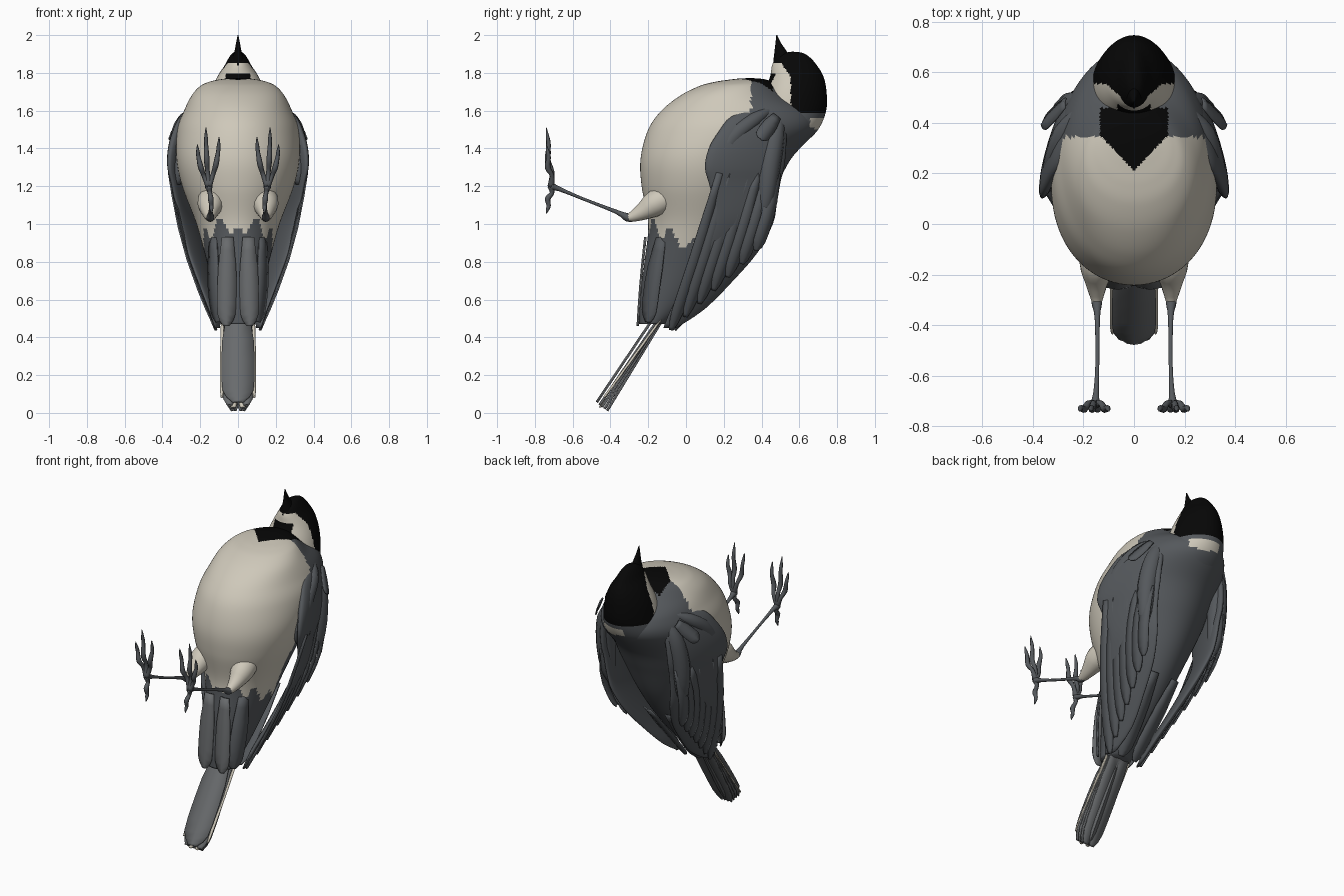
import bpy
import bmesh
import math
from mathutils import Vector

if "Cube" in bpy.data.objects:
    bpy.data.objects.remove(bpy.data.objects["Cube"], do_unlink=True)


def material(name, r, g, b):
    m = bpy.data.materials.new(name)
    m.use_nodes = True
    m.diffuse_color = (r, g, b, 1)
    shader = m.node_tree.nodes["Principled BSDF"]
    shader.inputs["Base Color"].default_value = (r, g, b, 1)
    shader.inputs["Roughness"].default_value = 0.8
    return m


BEIGE, GREY, BLACK, TAIL = range(4)
palette = [material("cream plumage", 0.62, 0.58, 0.49),
           material("slate plumage", 0.09, 0.098, 0.107),
           material("black plumage", 0.002, 0.002, 0.002),
           material("tail slate", 0.14, 0.147, 0.153)]


def finish(name, bm, rule, mirror=False, thickness=0):
    """Turn a bmesh into an object and colour its faces by a rule."""
    bmesh.ops.recalc_face_normals(bm, faces=bm.faces)
    for f in bm.faces:
        f.smooth = True
        f.material_index = rule(f.calc_center_median()) if callable(rule) else rule
    mesh = bpy.data.meshes.new(name)
    bm.to_mesh(mesh)
    bm.free()
    for m in palette:
        mesh.materials.append(m)
    ob = bpy.data.objects.new(name, mesh)
    bpy.context.collection.objects.link(ob)
    if thickness:
        mod = ob.modifiers.new("thickness", "SOLIDIFY")
        mod.thickness = thickness
        mod.offset = 0
    if mirror:
        ob.modifiers.new("mirror", "MIRROR")


def skin(bm, rings):
    """Join rings of points into a capped tube."""
    loops = [[bm.verts.new(p) for p in ring] for ring in rings]
    for a, b in zip(loops, loops[1:]):
        for i in range(len(a)):
            j = (i + 1) % len(a)
            bm.faces.new((a[i], a[j], b[j], b[i]))
    bm.faces.new(loops[0])
    bm.faces.new(loops[-1])


def refine(rows, steps):
    """Catmull-Rom smoothing of a list of profile rows."""
    rows = [Vector(r) for r in rows]
    out = []
    for i in range(len(rows) - 1):
        p, a, b, q = rows[max(i - 1, 0)], rows[i], rows[i + 1], rows[min(i + 2, len(rows) - 1)]
        for k in range(steps):
            t = k / steps
            out.append(a + (b - p) * t / 2 + (p * 2 - a * 5 + b * 4 - q) * t**2 / 2
                       + (a * 3 - p - b * 3 + q) * t**3 / 2)
    return out + [rows[-1]]


def loft(name, rows, rule, shear=0, egg=0, steps=8, segments=112, mirror=False):
    """Stack level ovals given as z, y min, y max, x half width, x centre."""
    rings = []
    for z, y0, y1, half, xc in refine(rows, steps):
        ring = []
        for i in range(segments):
            a = math.tau * i / segments
            dy = math.sin(a) * (y1 - y0) / 2
            x = xc + math.cos(a) * half * (1 - egg * math.sin(a)) - shear * dy
            ring.append((x, (y0 + y1) / 2 + dy, z))
        rings.append(ring)
    bm = bmesh.new()
    skin(bm, rings)
    finish(name, bm, rule, mirror=mirror)


def tube(name, points, colour, segments=10):
    """Round limb through points given as x, y, z, radius; mirrored."""
    rows = refine(points, 3)
    rings = []
    for i, row in enumerate(rows):
        d = (rows[min(i + 1, len(rows) - 1)] - rows[max(i - 1, 0)]).xyz.normalized()
        u = d.cross(Vector((1, 0.1, 0))).normalized()
        v = d.cross(u)
        angles = [math.tau * k / segments for k in range(segments)]
        rings.append([row.xyz + (u * math.cos(a) + v * math.sin(a)) * row.w for a in angles])
    bm = bmesh.new()
    skin(bm, rings)
    finish(name, bm, colour, mirror=True)


def feather(name, base, tip, width, normal, colour, bow=0.0, mirror=True):
    """Thin blade with a rounded tip, slightly bowed along its normal."""
    base, tip, normal = Vector(base), Vector(tip), Vector(normal).normalized()
    side = (tip - base).cross(normal).normalized() * width / 2
    bm = bmesh.new()
    last = None
    for t in (0, 0.15, 0.35, 0.55, 0.75, 0.87, 0.94, 0.98, 1):
        w = min(1, 0.6 + t) * (1 if t < 0.8 else math.sqrt(max(0.1, 1 - ((t - 0.8) * 5)**2)))
        c = base.lerp(tip, t) + normal * bow * math.sin(t * math.pi)
        row = [bm.verts.new(c + side * s * w + normal * (1 - abs(s)) * 0.006) for s in (-1, 0, 1)]
        if last:
            for k in (0, 1):
                bm.faces.new((last[k], last[k + 1], row[k + 1], row[k]))
        last = row
    finish(name, bm, colour, mirror=mirror, thickness=0.008)


def nape_spot(c):
    return 1.5 + 0.15 * abs(c.x - 0.05) < c.z < 1.562 and c.y > 0.6 and -0.05 < c.x < 0.13


# Body: cream belly, slate back and rump, black bib
def body_colour(c):
    if c.z > 1.64 and 0.21 < c.y < 0.46 and abs(c.x) < min(0.135, (c.y - 0.21) * 0.95):
        return BLACK
    ragged = 0.04 * math.sin(c.y * 45 + abs(c.x) * 30)
    if c.z < 1.0 - 0.5 * max(0, c.y + 0.2) + ragged:
        return GREY
    if nape_spot(c):
        return BEIGE
    return GREY if c.y > min(0.345, 0.12 + 0.45 * max(0, c.z - 1.1)) else BEIGE


loft("body", [
    (0.47, -0.245, -0.1, 0.09, 0), (0.6, -0.243, 0.06, 0.12, 0), (0.8, -0.22, 0.24, 0.165, 0),
    (1.0, -0.2, 0.38, 0.22, 0), (1.2, -0.235, 0.48, 0.295, 0), (1.35, -0.24, 0.56, 0.325, 0),
    (1.5, -0.2, 0.69, 0.32, 0), (1.6, -0.13, 0.67, 0.285, 0), (1.68, -0.03, 0.54, 0.245, 0),
    (1.73, 0.07, 0.48, 0.2, 0), (1.752, 0.15, 0.455, 0.155, 0), (1.763, 0.22, 0.43, 0.11, 0),
    (1.77, 0.28, 0.39, 0.06, 0), (1.772, 0.33, 0.35, 0.01, 0)], body_colour, egg=0.06)


# Head: black cap and chin, cream cheeks, pale nape spot
def head_colour(c):
    if c.z > 1.85:
        return BLACK
    if c.z < 1.59:
        return BEIGE if nape_spot(c) or (c.y < 0.55 and c.z > 1.56) else GREY
    if c.y > min(0.555, 0.455 + 0.9 * abs(c.x)):
        return BLACK
    return BLACK if c.z < 1.8 and c.y < 0.48 and abs(c.x) < 0.065 else BEIGE


loft("head", [
    (1.42, 0.42, 0.62, 0.16, 0), (1.5, 0.39, 0.7, 0.18, 0), (1.6, 0.385, 0.742, 0.165, 0),
    (1.7, 0.415, 0.744, 0.142, 0), (1.78, 0.445, 0.728, 0.108, 0), (1.84, 0.456, 0.693, 0.07, 0),
    (1.88, 0.48, 0.658, 0.048, 0), (1.905, 0.52, 0.62, 0.028, 0), (1.912, 0.56, 0.57, 0.005, 0)],
    head_colour, egg=0.12)
loft("beak", [
    (1.82, 0.465, 0.57, 0.04, 0), (1.86, 0.463, 0.555, 0.036, 0), (1.91, 0.468, 0.535, 0.02, 0),
    (1.96, 0.474, 0.502, 0.01, 0), (2.0, 0.478, 0.483, 0.002, 0)], BLACK, segments=16)

# Folded wings: shell, shoulder coverts and flight feathers
loft("wing", [
    (1.62, 0.36, 0.45, 0.015, 0.225), (1.57, 0.24, 0.5, 0.035, 0.255),
    (1.5, 0.18, 0.53, 0.045, 0.275), (1.4, 0.12, 0.53, 0.045, 0.295), (1.3, 0.1, 0.52, 0.04, 0.3),
    (1.22, 0.12, 0.5, 0.035, 0.29), (1.1, 0.15, 0.48, 0.03, 0.275), (1.0, 0.14, 0.46, 0.03, 0.255),
    (0.85, 0.07, 0.38, 0.03, 0.215), (0.7, 0.0, 0.25, 0.025, 0.17), (0.55, -0.08, 0.1, 0.02, 0.125),
    (0.45, -0.12, -0.05, 0.01, 0.11)], GREY, shear=0.3, steps=3, segments=28, mirror=True)
tube("wing_shoulder", [(0.21, 0.46, 1.61, 0.015), (0.28, 0.36, 1.55, 0.04),
                       (0.31, 0.24, 1.45, 0.05), (0.32, 0.17, 1.3, 0.045),
                       (0.32, 0.16, 1.21, 0.015)], GREY)
tube("wing_scapular", [(0.2, 0.5, 1.58, 0.02), (0.24, 0.47, 1.47, 0.055),
                       (0.265, 0.44, 1.3, 0.06), (0.265, 0.42, 1.12, 0.045),
                       (0.255, 0.39, 1.0, 0.01)], GREY)
for i in range(7):
    start_y, tip_y, tip_z = 0.18 + 0.05 * i, -0.08 + 0.075 * i, 0.44 + 0.07 * i
    feather(f"flight_feather_{i + 1}", (0.355 - 0.3 * (start_y - 0.2), start_y, 1.27),
            (0.115 + 0.02 * i, tip_y, tip_z), 0.07, (1, 0.3, -0.2), GREY, bow=0.035)
feather("loose_covert", (0.27, 0.48, 1.57), (0.36, 0.39, 1.45), 0.08, (1, 0.4, 0.4), GREY)

# Undertail coverts
feather("undertail_inner", (0.055, -0.212, 0.93), (0.062, -0.252, 0.46), 0.1, (0, -1, 0), TAIL,
        bow=0.004)
feather("undertail_outer", (0.13, -0.13, 0.93), (0.105, -0.2, 0.48), 0.1, (0.8, -0.6, 0), GREY,
        bow=0.015)
feather("rump_covert", (0.08, 0.28, 0.85), (0.05, -0.06, 0.44), 0.1, (0.2, 0.7, -0.6), GREY)

# Tail: stacked blades with a broad front blade and cream outer edges
for i in range(4):
    s = i / 3
    feather(f"tail_feather_{i + 1}", (0.035, -0.1 + 0.02 * s, 0.56),
            (0.045 - 0.022 * s, -0.455 + 0.04 * s, 0.04 - 0.03 * s), 0.09, (0, -0.8, 0.6), TAIL)
feather("tail_front", (0, -0.13, 0.56), (0, -0.47, 0.055), 0.175, (0, -0.8, 0.6), TAIL,
        mirror=False)
feather("tail_edge", (0.082, -0.125, 0.5), (0.085, -0.43, 0.08), 0.018, (0, -0.8, 0.6), BEIGE)
feather("tail_tip", (0.02, -0.425, 0.07), (0.025, -0.452, 0.028), 0.03, (0, -0.8, 0.6), BEIGE)

# Legs
tube("thigh", [(0.14, -0.06, 1.16, 0.06), (0.145, -0.16, 1.11, 0.07), (0.148, -0.23, 1.065, 0.046),
               (0.147, -0.3, 1.035, 0.023), (0.147, -0.34, 1.045, 0.01)], BEIGE, segments=16)
tube("shank", [(0.147, -0.27, 1.03, 0.016), (0.147, -0.31, 1.035, 0.022),
               (0.145, -0.37, 1.065, 0.011), (0.145, -0.55, 1.135, 0.008),
               (0.15, -0.67, 1.185, 0.012), (0.155, -0.715, 1.2, 0.022)], GREY)

# Feet: three forward toes and a hind toe, each ending in a claw
toes = {"inner": (0.1, 1.46), "middle": (0.17, 1.51), "outer": (0.215, 1.42), "hind": (0.14, 1.055)}
root = Vector((0.155, -0.715, 1.2))
for label, (x, z) in toes.items():
    tip = Vector((x, -0.74, z))
    path = []
    for t, lift, r in ((0, 0, 0.018), (0.25, 0.012, 0.012), (0.45, -0.006, 0.015),
                       (0.7, 0.006, 0.011), (0.82, 0.004, 0.01), (1, 0, 0.002)):
        p = root.lerp(tip, t)
        spread = 0.25 * (x - root.x) * math.sin(t * math.pi)
        path.append((p.x + spread, p.y + lift, p.z, r))
    tube(f"{label}_toe", path, GREY, segments=8)
